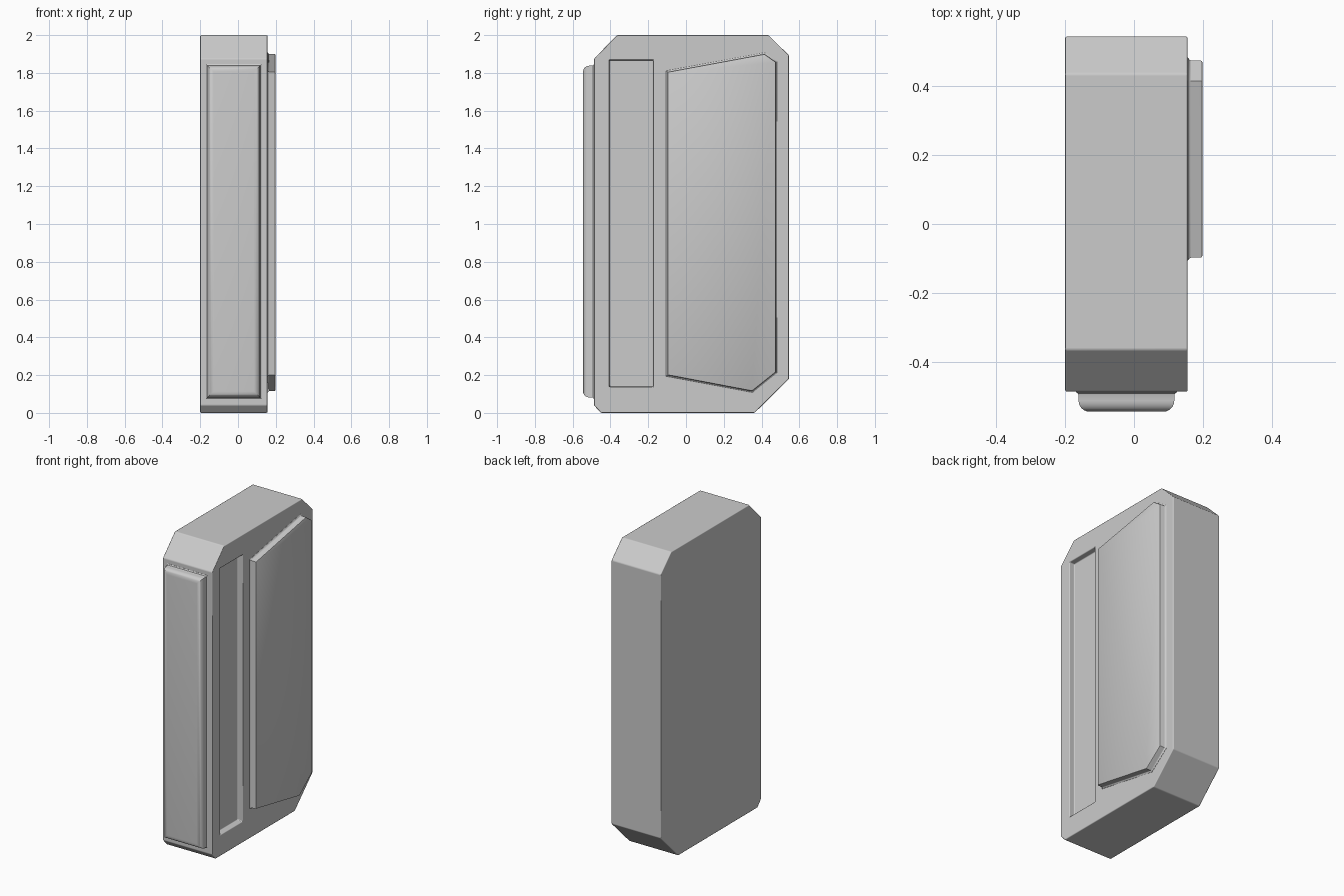
import bpy, bmesh, math
from mathutils import Vector

if "Cube" in bpy.data.objects:
    bpy.data.objects.remove(bpy.data.objects["Cube"])


def inset(profile, d):
    """Mitred inward offset of a counter-clockwise polygon."""
    pts = [Vector(p) for p in profile]
    out = []
    for i, p in enumerate(pts):
        a = (p - pts[i - 1]).normalized()
        b = (pts[(i + 1) % len(pts)] - p).normalized()
        na, nb = Vector((-a.y, a.x)), Vector((-b.y, b.x))
        out.append(p + (na + nb) * (d / (1 + na.dot(nb))))
    return out


def side(u, v, h):
    return (h, u, v)


def front(u, v, h):
    return (u, -h, v)


def loft(name, profile, levels, place):
    """Stack inset copies of a profile at (inset, height) levels and cap both ends."""
    bm = bmesh.new()
    rings = [[bm.verts.new(place(p.x, p.y, h)) for p in inset(profile, d)]
             for d, h in levels]
    n = len(profile)
    for lo, hi in zip(rings, rings[1:]):
        for i in range(n):
            j = (i + 1) % n
            bm.faces.new((lo[i], lo[j], hi[j], hi[i]))
    bm.faces.new(rings[0][::-1])
    bm.faces.new(rings[-1])
    mesh = bpy.data.meshes.new(name)
    bm.to_mesh(mesh)
    bm.free()
    obj = bpy.data.objects.new(name, mesh)
    bpy.context.collection.objects.link(obj)
    return obj


def smooth(obj, angle=35):
    bpy.ops.object.select_all(action='DESELECT')
    obj.select_set(True)
    bpy.context.view_layer.objects.active = obj
    bpy.ops.object.shade_smooth_by_angle(angle=math.radians(angle))


def rect(u0, u1, v0, v1):
    return [(u0, v0), (u1, v0), (u1, v1), (u0, v1)]


# Main slab with clipped corners
body = loft("body",
            [(-0.45, 0), (0.363, 0), (0.545, 0.18), (0.545, 1.893),
             (0.436, 2), (-0.365, 2), (-0.487, 1.875), (-0.487, 0.04)],
            [(0, -0.2), (0, 0.156)], side)

# Long recess in the right side
cutter = loft("recess_cutter", rect(-0.405, -0.174, 0.138, 1.868),
              [(0, 0.118), (0, 0.3)], side)
cutter.hide_render = True
cutter.hide_set(True)
cut = body.modifiers.new("recess", 'BOOLEAN')
cut.object = cutter
cut.operation = 'DIFFERENCE'
cut.solver = 'EXACT'

# Fine rounded edges on the slab
bev = body.modifiers.new("edge_bevel", 'BEVEL')
bev.width = 0.006
bev.segments = 2
bev.limit_method = 'ANGLE'
bev.harden_normals = True
smooth(body)

# Raised angular plate on the right side, flared at its foot
plate = loft("side_plate",
             [(-0.098, 0.2), (0.35, 0.115), (0.475, 0.215),
              (0.475, 1.858), (0.415, 1.9), (-0.098, 1.805)],
             [(-0.008, 0.14), (-0.008, 0.157), (-0.002, 0.161), (0, 0.166),
              (0, 0.193), (0.002, 0.197), (0.006, 0.199)], side)
smooth(plate)

# Raised rounded strip on the front
r = 0.032
curve = [(r * (1 - math.cos(t)), 0.545 - r + r * math.sin(t))
         for t in (math.radians(15 * k) for k in range(7))]
strip = loft("front_strip", rect(-0.161, 0.117, 0.082, 1.838),
             [(-0.008, 0.47), (-0.008, 0.488), (-0.002, 0.492), (0, 0.498)] + curve,
             front)
smooth(strip)
